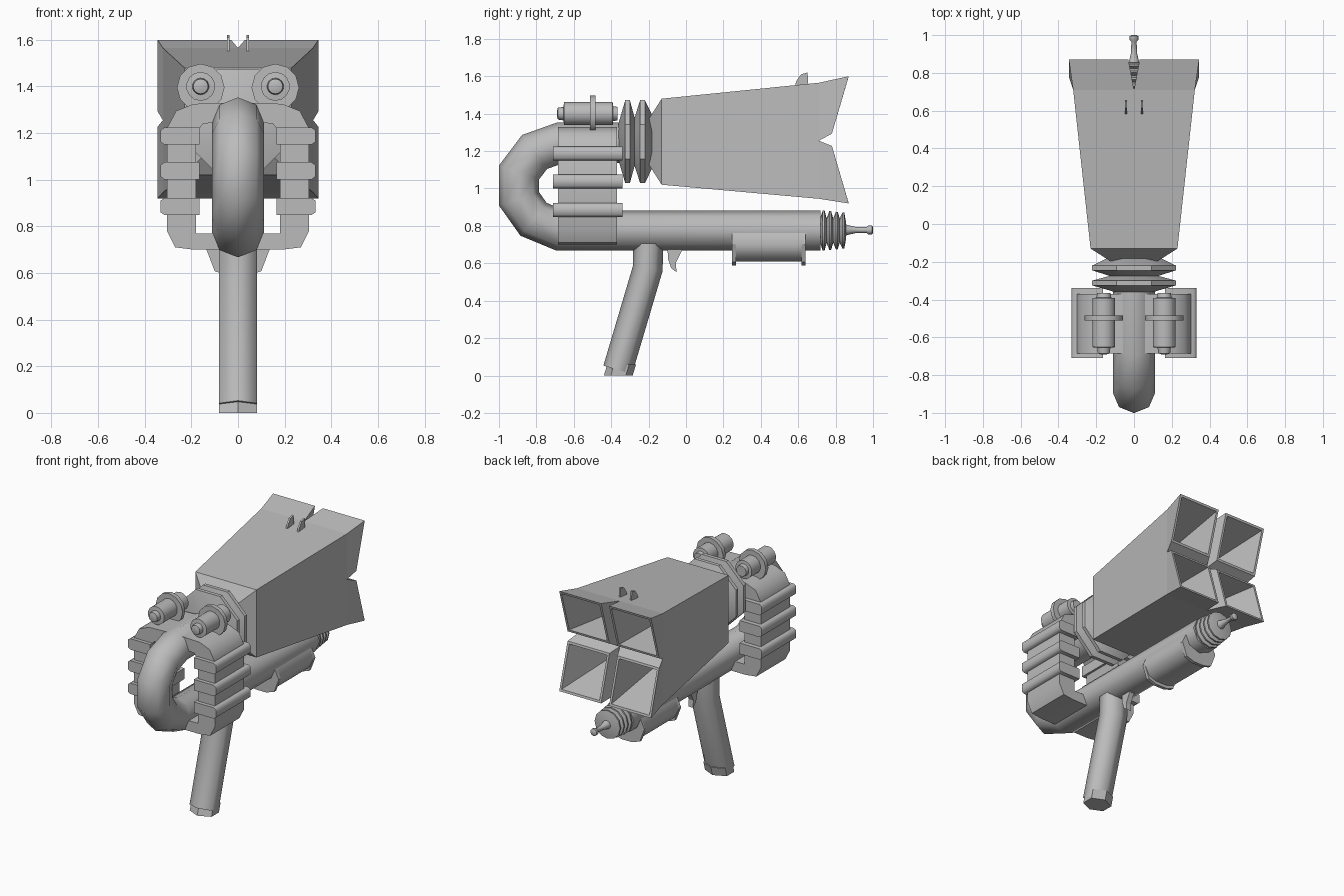
import bpy, bmesh, math
from mathutils import Vector

cube = bpy.data.objects.get("Cube")
if cube:
    bpy.data.objects.remove(cube, do_unlink=True)

grey = bpy.data.materials.new("plain_grey")
grey.use_nodes = True
grey.diffuse_color = (0.5, 0.5, 0.5, 1)
grey.node_tree.nodes["Principled BSDF"].inputs["Base Color"].default_value = (0.5, 0.5, 0.5, 1)


def loft(name, rings, smooth=None):
    """Skin a list of equal rings of points, with capped ends."""
    bm = bmesh.new()
    rows = [[bm.verts.new(p) for p in ring] for ring in rings]
    n = len(rows[0])
    for a, b in zip(rows, rows[1:]):
        for i in range(n):
            j = (i + 1) % n
            bm.faces.new((a[i], a[j], b[j], b[i]))
    bm.faces.new(rows[0][::-1])
    bm.faces.new(rows[-1])
    bmesh.ops.recalc_face_normals(bm, faces=bm.faces)
    mesh = bpy.data.meshes.new(name)
    bm.to_mesh(mesh)
    bm.free()
    mesh.materials.append(grey)
    obj = bpy.data.objects.new(name, mesh)
    bpy.context.collection.objects.link(obj)
    if smooth:
        bpy.ops.object.select_all(action='DESELECT')
        obj.select_set(True)
        bpy.context.view_layer.objects.active = obj
        bpy.ops.object.shade_smooth_by_angle(angle=math.radians(smooth))
    return obj


def lathe(name, x, z, profile, sides, turn=0.0, smooth=50):
    """Turn (y, radius) pairs about an axis along y."""
    angles = [math.tau * (i + turn) / sides for i in range(sides)]
    return loft(name, [[(x + r * math.sin(a), y, z + r * math.cos(a)) for a in angles]
                       for y, r in profile], smooth)


def tube(name, path, rx, r, sides, smooth=65):
    """Sweep a polygon along a (y, z) path with mitred joints."""
    pts = [Vector(p) for p in path]
    rings = []
    for i, p in enumerate(pts):
        d0 = (p - pts[max(i - 1, 0)]).normalized()
        d1 = (pts[min(i + 1, len(pts) - 1)] - p).normalized()
        d = (d0 + d1).normalized()
        miter = r / max(d.dot(d1 if d1.length else d0), 0.5)
        ring = []
        for k in range(sides):
            a = math.tau * k / sides
            off = Vector((-d.y, d.x)) * math.cos(a) * miter
            ring.append((rx * math.sin(a), p.x + off.x, p.y + off.y))
        rings.append(ring)
    return loft(name, rings, smooth)


def slab_y(name, outline, y0, y1, smooth=None):
    """Extrude an (x, z) outline along y."""
    return loft(name, [[(x, y, z) for x, z in outline] for y in (y0, y1)], smooth)


def slab_x(name, outline, x, width):
    """Extrude a (y, z) outline along x."""
    return loft(name, [[(x + s * width / 2, y, z) for y, z in outline] for s in (-1, 1)])


# Four hollow square horns fanning out from one block
for sx, side in ((1, "left"), (-1, "right")):
    for sz, level in ((1, "upper"), (-1, "lower")):
        def ring(x0, x1, h0, h1, y0, y1, c):
            return [(sx * x, y, c + sz * h) for x, y, h in
                    ((x0, y0, h0), (x1, y0, h0), (x1, y1, h1), (x0, y1, h1))]
        loft(f"{level}_{side}_horn", [
            ring(0, 0.23, 0, 0.23, -0.13, -0.13, 1.25),
            ring(0, 0.322, 0, 0.31, 0.71, 0.71, 1.255),
            ring(0.03, 0.345, 0.033, 0.34, 0.78, 0.87, 1.26),
            ring(0.045, 0.33, 0.048, 0.325, 0.784, 0.866, 1.26),
            ring(0.11, 0.15, 0.1, 0.14, 0.2, 0.2, 1.25)])

# Square to round funnel behind the horns, and the ribbed collar
def square_ring(y, h):
    return [(sx * h, y, 1.25 + sz * h) for sx, sz in ((1, 1), (1, -1), (-1, -1), (-1, 1))]
loft("horn_funnel", [square_ring(-0.2, 0.12), square_ring(-0.13, 0.23)])
lathe("collar", 0, 1.25, [(-0.36, 0.11), (-0.325, 0.24), (-0.3, 0.24), (-0.275, 0.14),
                          (-0.245, 0.24), (-0.22, 0.24), (-0.17, 0.13)], 8, 0.5, 35)

# U-shaped pipe running into the lower barrel
tube("bent_pipe_and_barrel", [(-0.15, 1.245), (-0.67, 1.245), (-0.81, 1.195), (-0.893, 1.085),
                              (-0.893, 0.945), (-0.815, 0.835), (-0.67, 0.775),
                              (0.72, 0.775)], 0.112, 0.108, 8)

# Ribbed nozzle and needle
ribs = []
for i in range(4):
    y = 0.735 + i * 0.035
    ribs += [(y - 0.018, 0.065), (y - 0.004, 0.108 - i * 0.004), (y + 0.006, 0.108 - i * 0.004)]
lathe("ribbed_nozzle", 0, 0.775, [(0.68, 0.1)] + ribs + [(0.855, 0.05)], 12)
lathe("needle", 0, 0.778, [(0.73, 0.01), (0.84, 0.035), (0.87, 0.025), (0.91, 0.016), (0.965, 0.015),
                           (0.975, 0.024), (0.994, 0.024), (1.0, 0.016)], 10)

# Hand guard under the barrel, with end flanges
def guard(low):
    right = [(0.105, 0.765), (0.135, 0.7), (0.1, low + 0.02), (0.04, low)]
    return right + [(-x, z) for x, z in reversed(right)]
slab_y("hand_guard", guard(0.61), 0.25, 0.63, 60)
for name, y in (("rear_guard_flange", 0.245), ("front_guard_flange", 0.618)):
    slab_y(name, guard(0.588), y, y + 0.022)

# Grip and trigger
tube("grip", [(-0.2, 0.74), (-0.205, 0.57), (-0.365, 0.03)], 0.095, 0.08, 6)
loft("grip_base", [[(x * s, -0.362 + k + y * s, z) for x, y in
                    ((0, 0.077), (0.082, 0.04), (0.082, -0.04), (0, -0.077),
                     (-0.082, -0.04), (-0.082, 0.04))]
                   for z, s, k in ((0.0, 1.0, 0), (0.06, 1.0, 0.018))])
slab_x("trigger", [(-0.1, 0.69), (-0.01, 0.69), (-0.035, 0.64), (-0.055, 0.6), (-0.05, 0.552),
                   (-0.08, 0.575), (-0.095, 0.62)], 0, 0.035)

# Side arms with bands, canisters, clips and sight fins, mirrored left and right
arm = [(0.05, 1.33), (0.19, 1.325), (0.265, 1.295), (0.305, 1.22), (0.305, 0.78), (0.27, 0.71),
       (0.19, 0.7), (0.05, 0.7), (0.05, 0.77), (0.18, 0.77), (0.18, 1.2), (0.15, 1.24), (0.05, 1.25)]
for s, side in ((1, "left"), (-1, "right")):
    slab_y(f"{side}_arm", [(s * x, z) for x, z in arm], -0.685, -0.37, 50)
    for i, z in enumerate((0.885, 1.038, 1.187)):
        slab_y(f"{side}_band_{i + 1}", [(s * x, z + h) for x, h in
               ((0.165, -0.037), (0.315, -0.037), (0.332, -0.025),
                (0.332, 0.025), (0.315, 0.037), (0.165, 0.037))], -0.71, -0.34, 60)
    lathe(f"{side}_canister", s * 0.16, 1.4,
          [(-0.69, 0.015), (-0.685, 0.032), (-0.655, 0.036), (-0.652, 0.062), (-0.392, 0.062),
           (-0.39, 0.04), (-0.365, 0.036)], 14, 0, 40)
    lathe(f"{side}_clip_ring", s * 0.16, 1.395, [(-0.512, 0.102), (-0.484, 0.102)], 12)
    slab_x(f"{side}_sight_fin", [(0.58, 1.54), (0.59, 1.575), (0.615, 1.61), (0.65, 1.62),
                                 (0.655, 1.54)], s * 0.042, 0.012)
